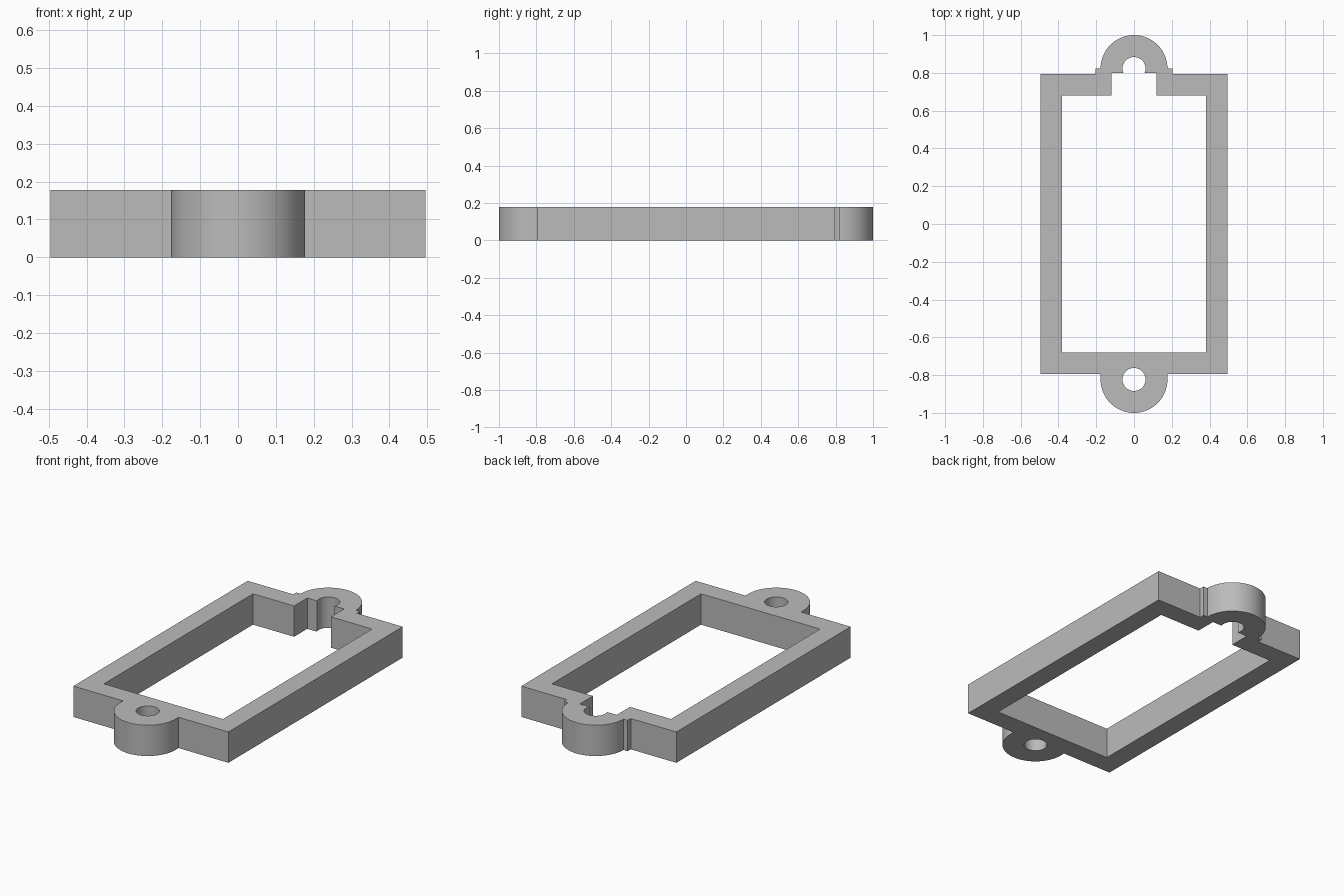
import bpy
import bmesh
from math import asin, cos, sin, pi

cube = bpy.data.objects.get("Cube")
if cube:
    bpy.data.objects.remove(cube, do_unlink=True)

HEIGHT = 0.178
FRAME_X, FRAME_Y = 0.495, 0.795       # outer half sizes
OPEN_X, OPEN_Y = 0.38, 0.68           # opening half sizes
LUG_Y, LUG_R, HOLE_R = 0.823, 0.177, 0.061
STEP_X = 0.204
SLOT_X, SLOT_Y = 0.118, 0.80


def arc(cy, r, start, end, steps):
    """Points on an arc centred on x = 0."""
    angles = [start + (end - start) * i / steps for i in range(steps + 1)]
    return [(r * cos(a), cy + r * sin(a)) for a in angles]


# Outer outline: frame, plain front lug, stepped back lug
outline = (
    [(-FRAME_X, -FRAME_Y), (-LUG_R, -FRAME_Y)]
    + arc(-LUG_Y, LUG_R, pi, 2 * pi, 40)
    + [(LUG_R, -FRAME_Y), (FRAME_X, -FRAME_Y), (FRAME_X, FRAME_Y),
       (STEP_X, FRAME_Y), (STEP_X, LUG_Y)]
    + arc(LUG_Y, LUG_R, 0, pi, 40)
    + [(-STEP_X, LUG_Y), (-STEP_X, FRAME_Y), (-FRAME_X, FRAME_Y)]
)

# Opening: rectangle, cable slot and the back screw hole it breaks into
cut = asin((SLOT_Y - LUG_Y) / HOLE_R)
opening = (
    [(-OPEN_X, -OPEN_Y), (OPEN_X, -OPEN_Y), (OPEN_X, OPEN_Y),
     (SLOT_X, OPEN_Y), (SLOT_X, SLOT_Y)]
    + arc(LUG_Y, HOLE_R, cut, pi - cut, 30)
    + [(-SLOT_X, SLOT_Y), (-SLOT_X, OPEN_Y), (-OPEN_X, OPEN_Y)]
)

# Front screw hole
screw_hole = arc(-LUG_Y, HOLE_R, 0, 2 * pi, 40)[:-1]

# Fill the flat profile and extrude it
bm = bmesh.new()
for loop in (outline, opening, screw_hole):
    verts = [bm.verts.new((x, y, 0)) for x, y in loop]
    for a, b in zip(verts, verts[1:] + verts[:1]):
        bm.edges.new((a, b))
bmesh.ops.triangle_fill(bm, edges=bm.edges[:], use_beauty=True, normal=(0, 0, 1))
top = bmesh.ops.extrude_face_region(bm, geom=bm.faces[:], use_keep_orig=True)["geom"]
bmesh.ops.translate(bm, vec=(0, 0, HEIGHT),
                    verts=[g for g in top if isinstance(g, bmesh.types.BMVert)])
bmesh.ops.recalc_face_normals(bm, faces=bm.faces[:])

mesh = bpy.data.meshes.new("mounting_frame")
bm.to_mesh(mesh)
bm.free()
frame = bpy.data.objects.new("mounting_frame", mesh)
bpy.context.collection.objects.link(frame)

# Plain grey material
grey = bpy.data.materials.new("plain_grey")
grey.use_nodes = True
colour = (0.5, 0.5, 0.5, 1)
grey.diffuse_color = colour
grey.node_tree.nodes["Principled BSDF"].inputs["Base Color"].default_value = colour
mesh.materials.append(grey)

# Smooth the round walls, keep the corners sharp
bpy.ops.object.select_all(action="DESELECT")
frame.select_set(True)
bpy.context.view_layer.objects.active = frame
bpy.ops.object.shade_smooth_by_angle(angle=pi / 6)
